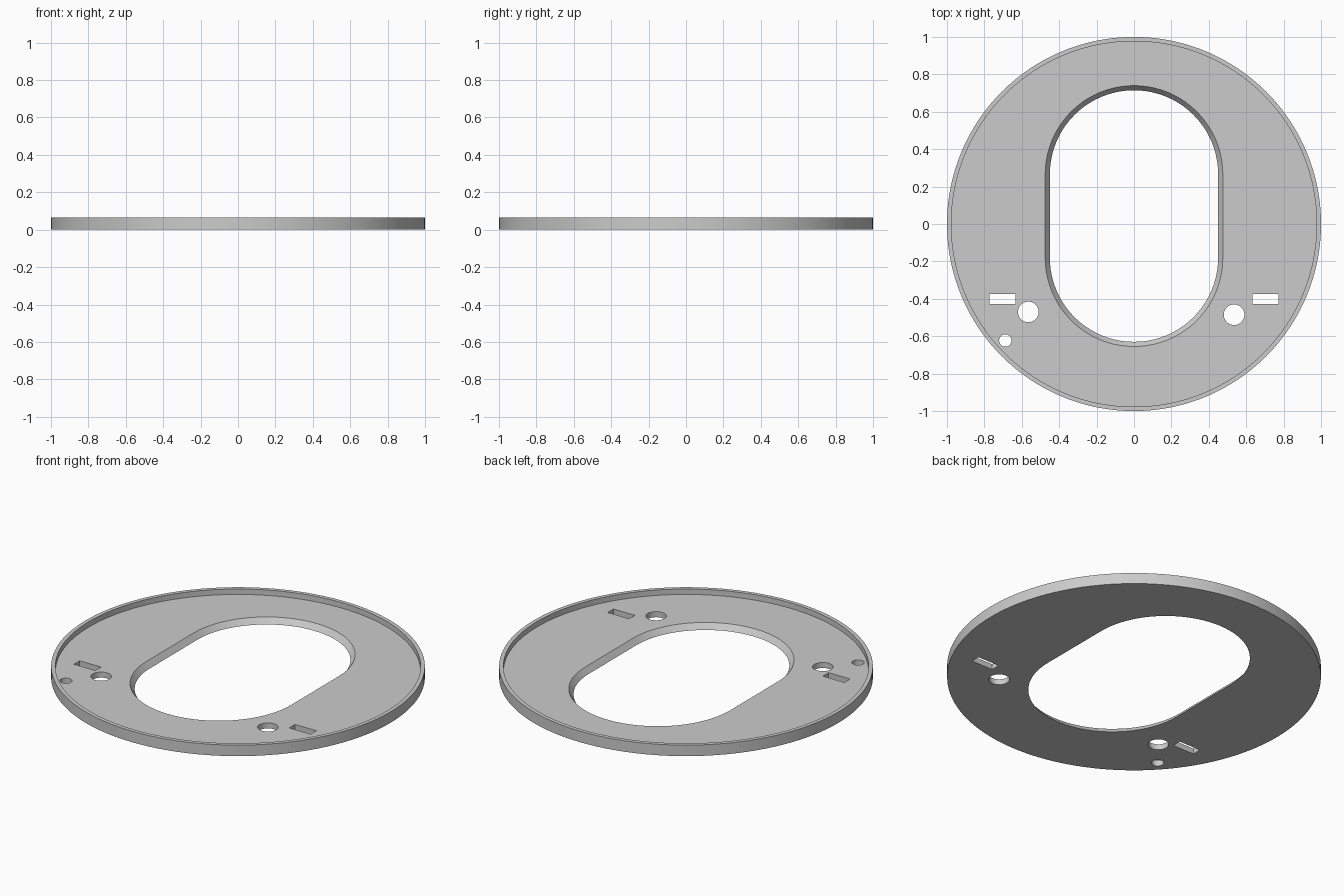
import bpy
import bmesh
from math import cos, sin, pi

HEIGHT = 0.065   # full rim height
FLOOR = 0.033    # thickness of the recessed plate

if "Cube" in bpy.data.objects:
    bpy.data.objects.remove(bpy.data.objects["Cube"])

grey = bpy.data.materials.new("light_grey")
grey.use_nodes = True
colour = (0.6, 0.6, 0.6, 1)
grey.diffuse_color = colour
grey.node_tree.nodes["Principled BSDF"].inputs["Base Color"].default_value = colour


def circle(x, y, radius, count=64):
    return [(x + radius * cos(2 * pi * i / count), y + radius * sin(2 * pi * i / count))
            for i in range(count)]


def rectangle(x, y, w, h):
    return [(x + sx * w / 2, y + sy * h / 2) for sx, sy in ((-1, -1), (1, -1), (1, 1), (-1, 1))]


def oval(radius, y_low=-0.18, y_high=0.265, steps=40):
    """Two half circles joined by straight sides."""
    points = []
    for centre, start in ((y_high, 0), (y_low, pi)):
        for i in range(steps + 1):
            a = start + pi * i / steps
            points.append((radius * cos(a), centre + radius * sin(a)))
    return points


def prism(name, lower, upper, z0, z1):
    """Solid between two matching outlines."""
    bm = bmesh.new()
    low = [bm.verts.new((x, y, z0)) for x, y in lower]
    high = [bm.verts.new((x, y, z1)) for x, y in upper]
    bm.faces.new(low[::-1])
    bm.faces.new(high)
    for i in range(len(low)):
        j = (i + 1) % len(low)
        bm.faces.new((low[i], low[j], high[j], high[i]))
    mesh = bpy.data.meshes.new(name)
    bm.to_mesh(mesh)
    bm.free()
    mesh.materials.append(grey)
    obj = bpy.data.objects.new(name, mesh)
    bpy.context.collection.objects.link(obj)
    return obj


# Round plate
edge = circle(0, 0, 1, 160)
plate = prism("ring_plate", edge, edge, 0, HEIGHT)

# Recess inside the rim, and the oval opening with sloping walls
recess = circle(0, 0, 0.977, 160)
cutters = [
    prism("recess_cutter", recess, recess, FLOOR, 0.1),
    prism("opening_cutter", oval(0.425), oval(0.5), -FLOOR, 2 * FLOOR),
]

# Round holes and slots through the floor
outlines = [circle(-0.565, -0.47, 0.055), circle(0.535, -0.485, 0.055),
            circle(-0.688, -0.623, 0.033)]
outlines += [rectangle(side * 0.703, -0.4, 0.14, 0.054) for side in (-1, 1)]
cutters += [prism("hole_cutter", o, o, -0.05, 0.1) for o in outlines]

bpy.ops.object.select_all(action='DESELECT')
plate.select_set(True)
bpy.context.view_layer.objects.active = plate
for cutter in cutters:
    cutter.hide_render = True
    mod = plate.modifiers.new("cut", 'BOOLEAN')
    mod.operation = 'DIFFERENCE'
    mod.solver = 'EXACT'
    mod.object = cutter
    bpy.ops.object.modifier_apply(modifier=mod.name)
    bpy.data.objects.remove(cutter)

bpy.ops.object.shade_smooth_by_angle(angle=pi / 6)
